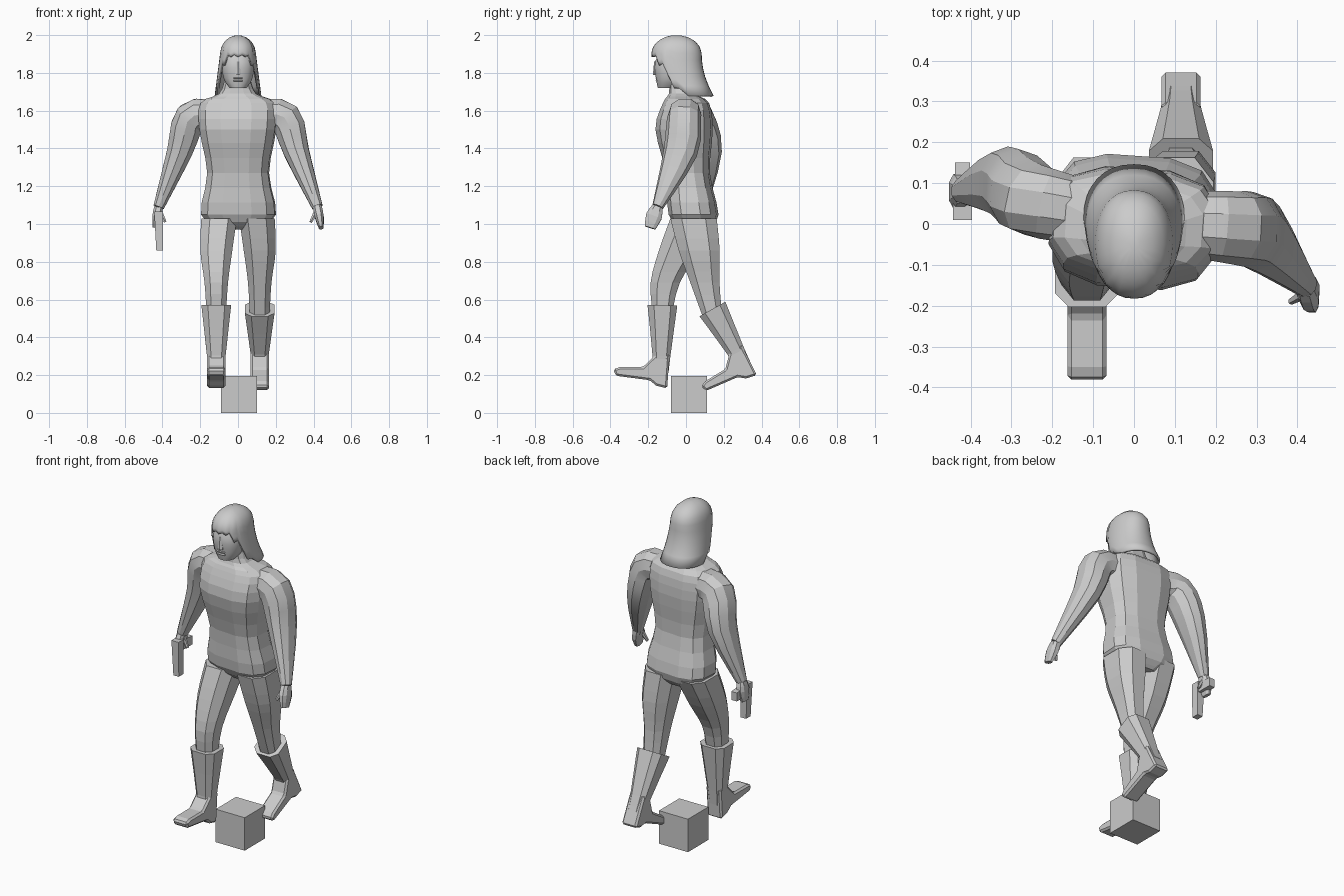
import bpy, bmesh, math
from mathutils import Vector, Matrix

old = bpy.data.objects.get("Cube")
if old:
    bpy.data.objects.remove(old, do_unlink=True)

GREY = (.6, .6, .6, 1)
BACKWARD = Vector((0, 1, 0))
grey = bpy.data.materials.new("plain grey")
grey.use_nodes = True
grey.diffuse_color = GREY
grey.node_tree.nodes["Principled BSDF"].inputs["Base Color"].default_value = GREY


def finish(name, bm, smooth_angle=0):
    """Turn a bmesh into a grey object, with optional smooth shading."""
    bmesh.ops.recalc_face_normals(bm, faces=bm.faces)
    mesh = bpy.data.meshes.new(name)
    bm.to_mesh(mesh)
    bm.free()
    mesh.materials.append(grey)
    obj = bpy.data.objects.new(name, mesh)
    bpy.context.collection.objects.link(obj)
    if smooth_angle:
        bpy.ops.object.select_all(action='DESELECT')
        obj.select_set(True)
        bpy.context.view_layer.objects.active = obj
        bpy.ops.object.shade_smooth_by_angle(angle=math.radians(smooth_angle))
    return obj


def squircle(angle, power):
    """Point on a unit circle, pushed towards a square as power drops."""
    c, s = math.cos(angle), math.sin(angle)
    return math.copysign(abs(c) ** power, c), math.copysign(abs(s) ** power, s)


def spline(stations, steps):
    """Insert smooth in-between stations."""
    keys = [Vector(s) for s in stations]
    padded = [keys[0]] + keys + [keys[-1]]
    result = []
    for before, start, end, after in zip(padded, padded[1:], padded[2:], padded[3:]):
        for step in range(steps):
            t = step / steps
            leave, arrive = (end - before) / 2, (after - start) / 2
            ease = t * t * (3 - 2 * t)
            result.append(start.lerp(end, ease) + leave * t * (1 - t) ** 2
                          - arrive * t * t * (1 - t))
    return result + [keys[-1]]


def loft(name, stations, sides=8, power=.75, steps=3, tilted=False, smooth_angle=0):
    """Skin stations of x, y, z, half width, half depth; tilted follows the path."""
    rings = spline(stations, steps)
    centres = [Vector(ring[:3]) for ring in rings]
    bm, loops = bmesh.new(), []
    for i, ring in enumerate(rings):
        wide, deep = Vector((1, 0, 0)), BACKWARD
        if tilted:
            path = centres[min(i + 1, len(rings) - 1)] - centres[max(i - 1, 0)]
            path.normalize()
            deep = (BACKWARD - path * path.y).normalized()
            wide = deep.cross(path)
        loop = []
        for k in range(sides):
            u, v = squircle(math.tau * (k + .5) / sides, power)
            loop.append(bm.verts.new(centres[i] + wide * u * ring[3] + deep * v * ring[4]))
        loops.append(loop)
    for lower, upper in zip(loops, loops[1:]):
        for k in range(sides):
            n = (k + 1) % sides
            bm.faces.new((lower[k], lower[n], upper[n], upper[k]))
    bm.faces.new(loops[0])
    bm.faces.new(loops[-1])
    return finish(name, bm, smooth_angle)


def slab(name, outline, x, half, bevel=0):
    """Extrude a side outline of (y, z) points across x."""
    bm = bmesh.new()
    face = bm.faces.new([bm.verts.new((x - half, y, z)) for y, z in outline])
    extruded = bmesh.ops.extrude_face_region(bm, geom=[face])
    verts = [v for v in extruded["geom"] if isinstance(v, bmesh.types.BMVert)]
    bmesh.ops.translate(bm, verts=verts, vec=(2 * half, 0, 0))
    obj = finish(name, bm)
    if bevel:
        mod = obj.modifiers.new("soft edges", 'BEVEL')
        mod.width, mod.segments = bevel, 1


def arm(name, side, shoulder_y, deltoid_y, elbow_y, wrist_y, tip_y):
    """Arm hanging outwards, with hand and thumb."""
    wrist = (side * .42, wrist_y, 1.09)
    loft(name + "_arm", [
        (side * .13, shoulder_y, 1.58, .08, .08),
        (side * .25, deltoid_y, 1.56, .09, .09),
        (side * .31, elbow_y, 1.38, .07, .09),
        (*wrist, .03, .03)], sides=10, power=.9, tilted=True, smooth_angle=20)
    middle = (wrist_y + tip_y) / 2
    loft(name + "_hand", [
        (*wrist, .025, .03), (side * .43, middle, 1.04, .025, .045),
        (side * .44, tip_y, .98, .013, .03)], steps=2, tilted=True)
    loft(name + "_thumb", [
        (side * .42, middle, 1.08, .014, .014),
        (side * .385, tip_y, 1.01, .008, .008)], sides=6, tilted=True, steps=1)


def leg(name, side, hip_y, knee_y, cuff_y, cuff_z, heel, pitch):
    """Thigh, flared boot and a foot pitched about its heel."""
    turn = Matrix.Rotation(pitch, 2)

    def from_heel(forward, up):
        y, z = turn @ Vector((-forward, up))
        return heel[0] + y, heel[1] + z

    x = side * .115
    loft(name + "_leg", [
        (side * .1, hip_y, 1.03, .1, .13),
        (x, (hip_y + knee_y) / 2, .86, .09, .115),
        (x, knee_y, .69, .066, .082),
        (x, cuff_y, cuff_z - .04, .055, .055)])
    loft(name + "_boot", [
        (x, *from_heel(.06, .08), .046, .05), (x, *from_heel(.07, .16), .052, .05),
        (x, cuff_y, cuff_z, .083, .083)],
        power=.65, steps=2, tilted=True)
    sole = [(0, 0), (.06, 0), (.1, .02), (.28, 0)]
    upper = [(.3, .03), (.27, .05), (.15, .08), (.1, .16), (.03, .18)]
    slab(name + "_foot", [from_heel(*p) for p in sole + upper], x, .048, bevel=.01)


# Torso and neck, with the left shoulder forward
torso = loft("torso", [
    (0, .05, .97, .09, .07), (0, .04, 1.05, .2, .13), (0, .01, 1.27, .165, .115),
    (0, -.01, 1.5, .205, .15), (0, 0, 1.64, .2, .12),
    (0, -.02, 1.69, .1, .07), (0, -.03, 1.76, .07, .06)], sides=12, power=.7)
torso.rotation_euler.z = -.07

# Limbs in mid stride
arm("left", 1, 0, -.01, -.03, -.15, -.19)
arm("right", -1, .03, .06, .1, .08, .08)
leg("left", 1, .04, .1, .14, .55, heel=(.375, .2), pitch=.3)
leg("right", -1, .04, -.11, -.125, .57, heel=(-.1, .13), pitch=-.24)

# Pistol hanging barrel down
loft("pistol_barrel", [(-.415, .035, .86, .025, .03), (-.42, .035, 1.065, .033, .035)],
     sides=4, power=1, steps=1)
slab("pistol_grip", [(.04, 1), (.04, 1.06), (.15, 1.05), (.15, 1)], -.42, .018)

# Head and face
loft("head", [
    (0, -.1, 1.72, .045, .05), (0, -.08, 1.77, .077, .08),
    (0, -.07, 1.86, .086, .095), (0, -.05, 1.97, .05, .06)],
    sides=16, power=.85, smooth_angle=30)
loft("nose", [(0, -.155, 1.79, .018, .02), (0, -.155, 1.86, .008, .014)], sides=6, steps=1)
for name, z in (("upper_lip", 1.772), ("lower_lip", 1.757)):
    slab(name, [(-.13, z + .006), (-.155, z + .006), (-.165, z), (-.13, z - .006)], 0, .025)

# Long hair, cut high over the face and low at the back
COLUMNS, ROWS, DOME = 32, 9, .1


def hair_length(k):
    facing = -math.sin(math.tau * k / COLUMNS)
    if facing > .5:
        fringe = .115 if facing > .75 else .16
        return fringe - .012 * (k % 2)
    return .28 if facing > .1 else .32


def hair_point(k, drop):
    u, v = squircle(math.tau * k / COLUMNS, .9)
    swell = math.sqrt(1 - max(0, 1 - drop / DOME) ** 2)
    fall = max(0, drop - DOME)
    lean = 1.3 * fall * fall - .05
    return u * (.095 * swell + .13 * fall), lean + v * .133 * swell, 2 - drop


bm = bmesh.new()
grid = [[bm.verts.new(hair_point(k, .001 + hair_length(k) * (j / ROWS) ** 1.5))
         for j in range(ROWS + 1)] for k in range(COLUMNS)]
for a, b in zip(grid, grid[1:] + grid[:1]):
    for j in range(ROWS):
        bm.faces.new((a[j], b[j], b[j + 1], a[j + 1]))
bm.faces.new([column[0] for column in grid])
hair = finish("hair", bm, smooth_angle=30)
hair.modifiers.new("thickness", 'SOLIDIFY').thickness = .012

# Block below the feet
slab("base_block", [(-.08, 0), (.11, 0), (.11, .195), (-.08, .195)], .005, .095)
